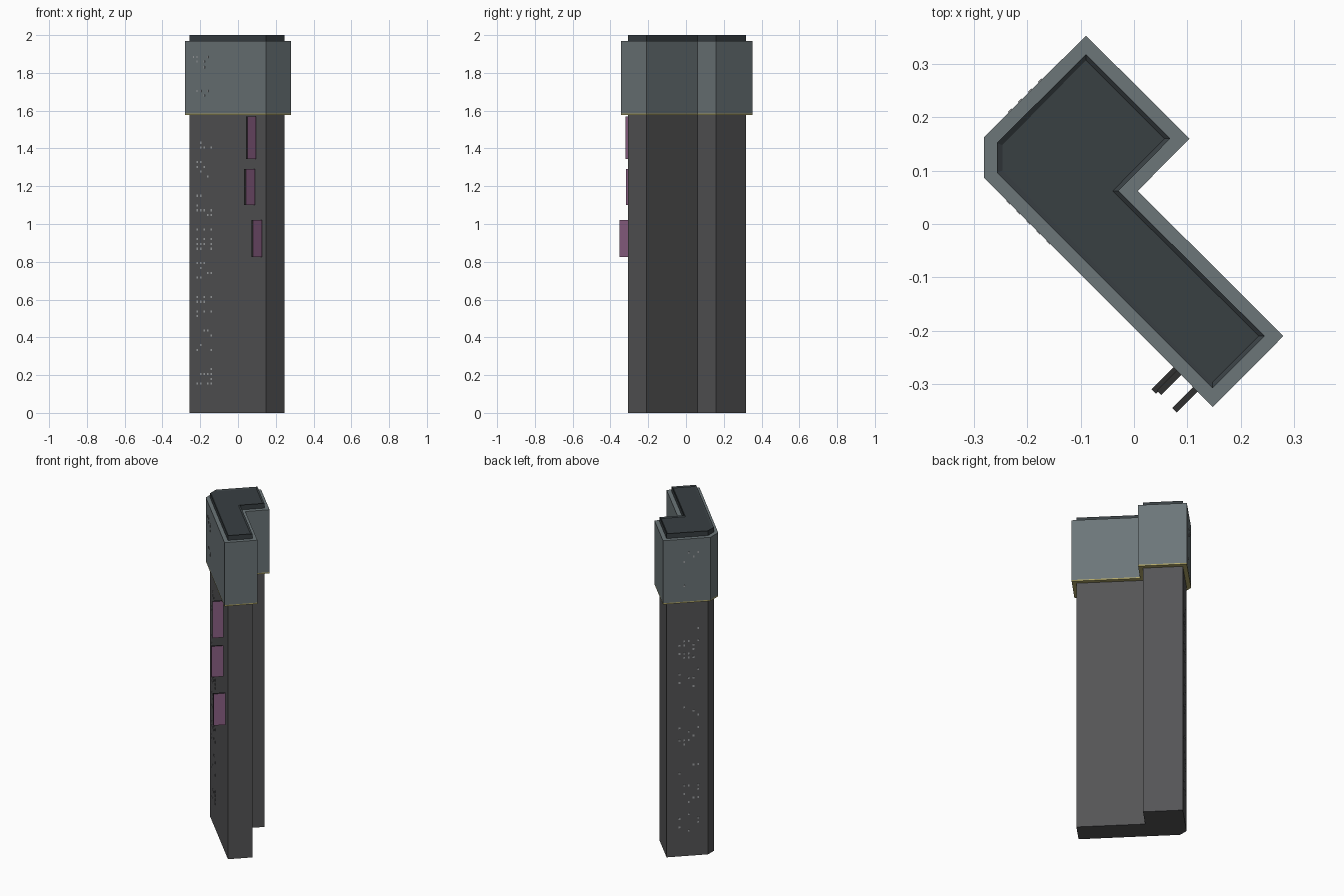
import bpy, bmesh, random
from mathutils import Vector, Matrix

if "Cube" in bpy.data.objects:
    bpy.data.objects.remove(bpy.data.objects["Cube"])

random.seed(4)


def material(name, rgb):
    m = bpy.data.materials.new(name)
    m.diffuse_color = (*rgb, 1)
    m.use_nodes = True
    m.node_tree.nodes["Principled BSDF"].inputs["Base Color"].default_value = m.diffuse_color
    return m


WALL = material("dark_wall", (0.09, 0.09, 0.093))
CROWN = material("slate", (0.15, 0.18, 0.19))
ROOF = material("roof_dark", (0.04, 0.05, 0.055))
SIGN = material("purple_panel", (0.27, 0.12, 0.24))
EDGE = material("panel_edge", (0.03, 0.03, 0.03))
GLOW = material("yellow_trim", (0.45, 0.40, 0.15))
LIT = material("window_grey", (0.35, 0.36, 0.37))


def finish(bm, name, *mats):
    bmesh.ops.recalc_face_normals(bm, faces=bm.faces[:])
    me = bpy.data.meshes.new(name)
    bm.to_mesh(me)
    bm.free()
    for m in mats:
        me.materials.append(m)
    ob = bpy.data.objects.new(name, me)
    bpy.context.collection.objects.link(ob)
    return ob


def prism(name, outline, z0, z1, mat, recess=0):
    bm = bmesh.new()
    base = bm.faces.new([bm.verts.new((x, y, z0)) for x, y in outline])
    ext = bmesh.ops.extrude_face_region(bm, geom=[base], use_keep_orig=True)
    top = [v for v in ext["geom"] if isinstance(v, bmesh.types.BMVert)]
    bmesh.ops.translate(bm, verts=top, vec=(0, 0, z1 - z0))
    bmesh.ops.recalc_face_normals(bm, faces=bm.faces[:])
    if recess:
        lid = [f for f in bm.faces if f.normal.z > 0.9]
        bmesh.ops.inset_region(bm, faces=lid, thickness=0.011, depth=-recess)
    return finish(bm, name, mat)


def add_box(bm, center, along, out, size):
    """Box with its axes along a wall, out of the wall and up."""
    rot = Matrix((along, out, Vector((0, 0, 1)))).transposed().to_4x4()
    mtx = Matrix.Translation(center) @ rot @ Matrix.Diagonal((*size, 1))
    bmesh.ops.create_cube(bm, size=1, matrix=mtx)


# L-shaped tower plan, and the wider plan of the crown
plan = [(-0.09, 0.318), (0.068, 0.16), (-0.029, 0.062), (0.245, -0.21),
        (0.147, -0.308), (-0.257, 0.096), (-0.257, 0.152)]
wide = [(-0.09, 0.353), (0.104, 0.16), (0.007, 0.062), (0.28, -0.21),
        (0.148, -0.343), (-0.281, 0.087), (-0.281, 0.163)]

prism("tower_body", plan, 0, 1.60, WALL)
prism("crown_light_trim", wide, 1.576, 1.584, GLOW)
prism("crown", wide, 1.584, 1.97, CROWN)
prism("roof_cap", plan, 1.97, 2.0, ROOF, recess=0.006)

# Projecting panels on the front-left wall: tip x, tip y, length, bottom, top
front_out = Vector((-1, -1, 0)).normalized()
front_along = Vector((1, -1, 0)).normalized()
panels = [(0.047, -0.316, 0.062, 1.345, 1.57),
          (0.037, -0.314, 0.068, 1.10, 1.29),
          (0.076, -0.349, 0.068, 0.825, 1.02)]
for i, (x, y, length, z0, z1) in enumerate(panels):
    bm = bmesh.new()
    tip = Vector((x, y, (z0 + z1) / 2))
    add_box(bm, tip - front_out * length / 2, front_along, front_out,
            (0.012, length, z1 - z0))
    bm.normal_update()
    for f in bm.faces:
        f.material_index = 0 if abs(f.normal.dot(front_along)) > 0.9 else 1
    finish(bm, f"side_panel_{i + 1}", SIGN, EDGE)


# Scattered small windows in five columns on the two left-hand walls
def windows(name, start, along, out, rows, chance):
    bm = bmesh.new()
    for z in rows:
        for c in range(5):
            if random.random() < chance:
                p = Vector(start) + along * 0.0265 * c
                add_box(bm, Vector((p.x, p.y, z)), along, out,
                        (0.009, 0.003, 0.011))
    finish(bm, name, LIT)


back_out = Vector((-1, 1, 0)).normalized()
back_along = Vector((1, 1, 0)).normalized()
body_rows = [0.155 + 0.0255 * i for i in range(51) if i % 7 < 5]
crown_rows = [1.68, 1.705, 1.83, 1.86, 1.885]
windows("front_windows", (-0.215, 0.054, 0), front_along, front_out, body_rows, 0.3)
windows("back_windows", (-0.217, 0.192, 0), back_along, back_out, body_rows, 0.3)
windows("front_crown_windows", (-0.235, 0.041, 0), front_along, front_out, crown_rows, 0.35)
windows("back_crown_windows", (-0.232, 0.212, 0), back_along, back_out, crown_rows, 0.35)
